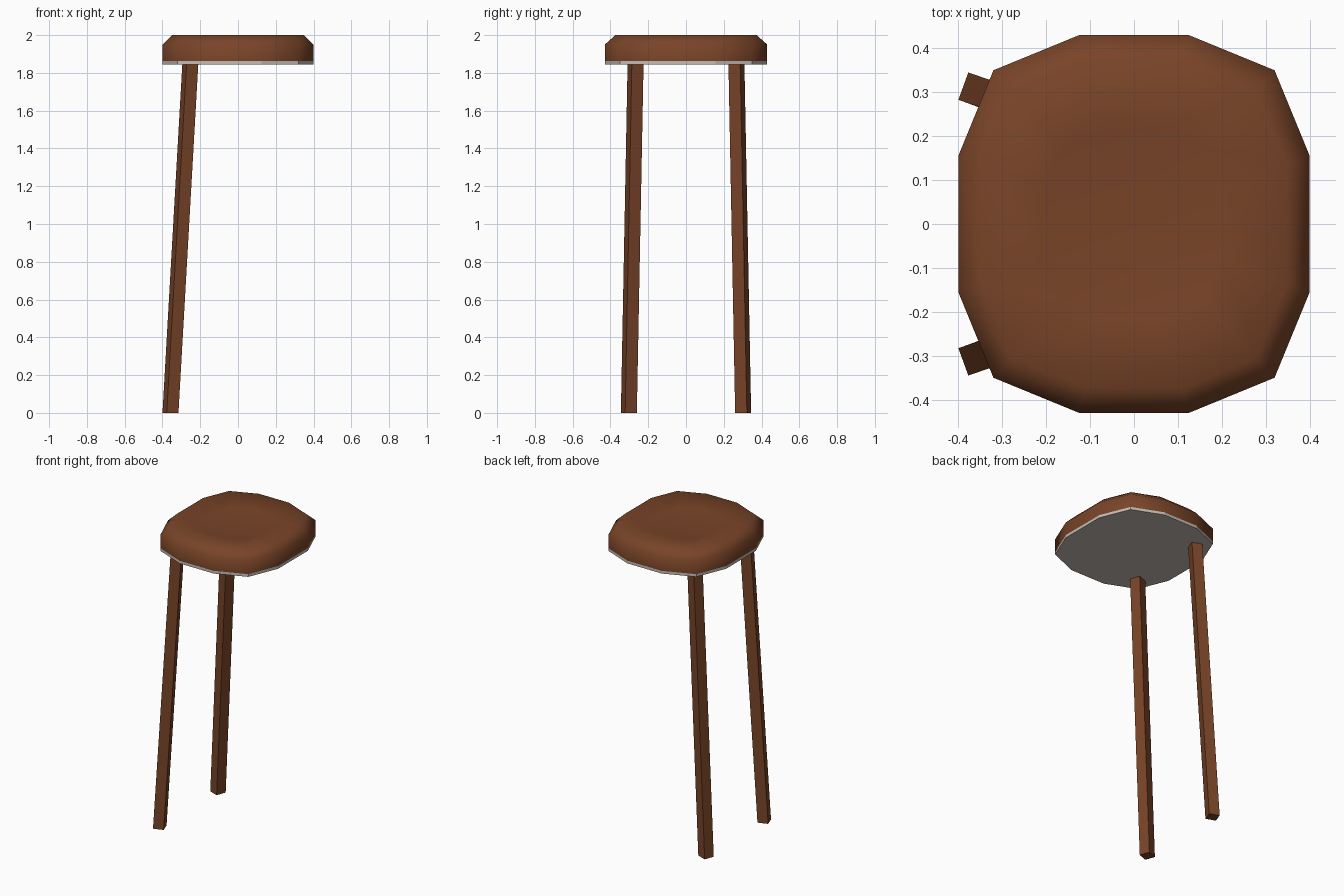
import bpy, bmesh, math
from mathutils import Vector

if "Cube" in bpy.data.objects:
    bpy.data.objects.remove(bpy.data.objects["Cube"])


def material(name, rgb):
    m = bpy.data.materials.new(name)
    m.diffuse_color = (*rgb, 1)
    m.use_nodes = True
    m.node_tree.nodes["Principled BSDF"].inputs["Base Color"].default_value = m.diffuse_color
    return m


brown = material("brown wood", (0.19, 0.058, 0.021))
grey = material("pale grey", (0.55, 0.50, 0.46))

# Seat outline: one quarter, mirrored into a rounded twelve-sided shape
Q = [(0.40, 0.155), (0.32, 0.35), (0.125, 0.43)]
OUTLINE = (Q + [(-x, y) for x, y in reversed(Q)]
           + [(-x, -y) for x, y in Q] + [(x, -y) for x, y in reversed(Q)])


def stack(name, rings, mats, rule=None):
    """Skin a stack of (scale, z) rings of the outline and cap both ends."""
    bm = bmesh.new()
    loops = [[bm.verts.new((x * s, y * s, z)) for x, y in OUTLINE] for s, z in rings]
    n = len(OUTLINE)
    for a, b in zip(loops, loops[1:]):
        for i in range(n):
            j = (i + 1) % n
            bm.faces.new((a[i], a[j], b[j], b[i]))
    bm.faces.new(list(reversed(loops[0])))
    bm.faces.new(loops[-1])
    return finish(name, bm, mats)


def finish(name, bm, mats):
    bmesh.ops.recalc_face_normals(bm, faces=bm.faces)
    me = bpy.data.meshes.new(name)
    bm.to_mesh(me)
    bm.free()
    ob = bpy.data.objects.new(name, me)
    bpy.context.collection.objects.link(ob)
    for m in mats:
        me.materials.append(m)
    return ob


# Padded wooden seat with a shallow dish in the top
seat = stack("seat", [(1, 1.863), (1, 1.95), (0.87, 2.0), (0.5, 1.975)], [brown])
bpy.context.view_layer.objects.active = seat
seat.select_set(True)
bpy.ops.object.shade_smooth_by_angle(angle=math.radians(60))

# Thin pale base plate under the seat
stack("seat_base", [(1, 1.845), (1, 1.863)], [grey])


# Splayed square legs on the left side
def leg(name, side):
    bm = bmesh.new()
    r = 0.066 / math.sqrt(2)
    rings = []
    for c in (Vector((-0.3575, 0.3025 * side, 0)), Vector((-0.2525, 0.267 * side, 1.847))):
        ring = []
        for k in range(4):
            a = math.radians(45 - 20 * side + 90 * k)
            ring.append(bm.verts.new(c + Vector((r * math.cos(a), r * math.sin(a), 0))))
        rings.append(ring)
    lo, hi = rings
    for i in range(4):
        j = (i + 1) % 4
        bm.faces.new((lo[i], lo[j], hi[j], hi[i]))
    bm.faces.new(lo)
    bm.faces.new(hi)
    finish(name, bm, [brown])


leg("front_leg", -1)
leg("back_leg", 1)
